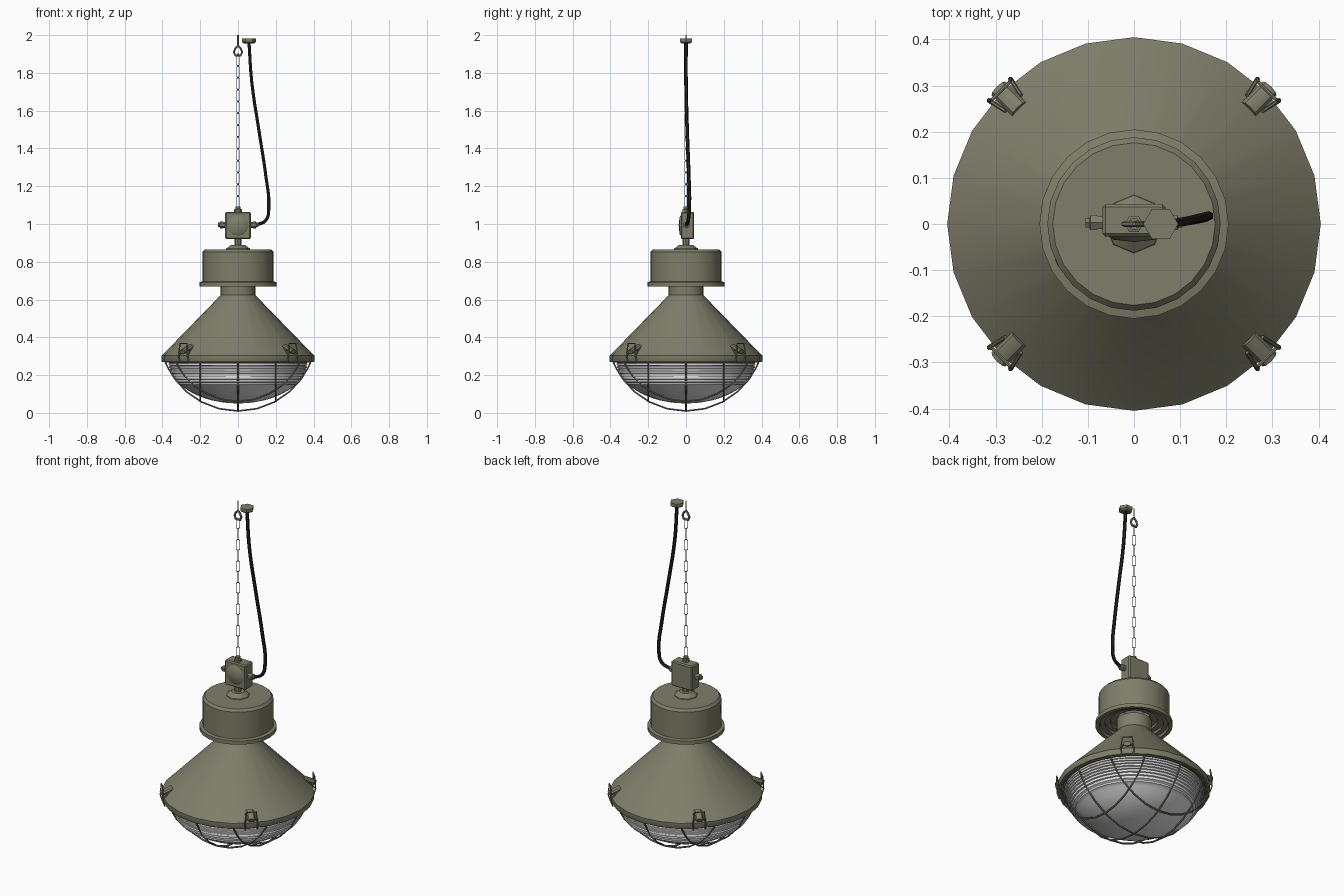
import bpy, bmesh, math
from mathutils import Matrix, Vector

cube = bpy.data.objects.get("Cube")
if cube:
    bpy.data.objects.remove(cube, do_unlink=True)


def material(name, rgb):
    m = bpy.data.materials.new(name)
    m.use_nodes = True
    m.diffuse_color = (*rgb, 1)
    m.node_tree.nodes["Principled BSDF"].inputs["Base Color"].default_value = (*rgb, 1)
    return m


OLIVE = material("olive paint", (0.215, 0.21, 0.145))
GLASS = material("pale glass", (0.8, 0.8, 0.8))
BLACK = material("black rubber", (0.016, 0.016, 0.014))


def add(name, mesh, mat, matrix=None, smooth=True):
    mesh.materials.clear()
    mesh.materials.append(mat)
    obj = bpy.data.objects.new(name, mesh)
    bpy.context.collection.objects.link(obj)
    if matrix:
        mesh.transform(matrix)
    if smooth:
        bpy.ops.object.select_all(action='DESELECT')
        obj.select_set(True)
        bpy.context.view_layer.objects.active = obj
        bpy.ops.object.shade_smooth_by_angle(angle=math.radians(32))
    return obj


def lathe(name, profile, mat, sides=24, matrix=None):
    """Spin (radius, height) points around z; zero radius closes an end."""
    bm = bmesh.new()
    rings = []
    for r, z in profile:
        if r == 0:
            rings.append([bm.verts.new((0, 0, z))] * sides)
        else:
            rings.append([bm.verts.new(Matrix.Rotation(math.tau * i / sides, 3, 'Z')
                                       @ Vector((r, 0, z))) for i in range(sides)])
    for a, b in zip(rings, rings[1:]):
        for i in range(sides):
            j = (i + 1) % sides
            corners = list(dict.fromkeys((a[i], a[j], b[j], b[i])))
            if len(corners) > 2:
                bm.faces.new(corners)
    bmesh.ops.recalc_face_normals(bm, faces=bm.faces)
    mesh = bpy.data.meshes.new(name)
    bm.to_mesh(mesh)
    bm.free()
    return add(name, mesh, mat, matrix)


def box(name, size, mat, matrix, bevel):
    bm = bmesh.new()
    bmesh.ops.create_cube(bm, size=1, matrix=Matrix.Diagonal((*size, 1)))
    bmesh.ops.bevel(bm, geom=bm.edges[:], offset=bevel, segments=1, affect='EDGES')
    mesh = bpy.data.meshes.new(name)
    bm.to_mesh(mesh)
    bm.free()
    return add(name, mesh, mat, matrix, False)


def tube(name, points, radius, mat, cyclic=False, matrix=None, curved=False):
    curve = bpy.data.curves.new(name, 'CURVE')
    curve.dimensions = '3D'
    curve.bevel_depth = radius
    curve.bevel_resolution = 1
    curve.use_fill_caps = True
    curve.resolution_u = 4
    s = curve.splines.new('BEZIER' if curved else 'POLY')
    pts = s.bezier_points if curved else s.points
    pts.add(len(points) - 1)
    for p, co in zip(pts, points):
        if curved:
            p.co = co
            p.handle_left_type = p.handle_right_type = 'AUTO'
        else:
            p.co = (*co, 1)
    s.use_cyclic_u = cyclic
    temp = bpy.data.objects.new(name + " path", curve)
    bpy.context.collection.objects.link(temp)
    dg = bpy.context.evaluated_depsgraph_get()
    mesh = bpy.data.meshes.new_from_object(temp.evaluated_get(dg))
    bpy.data.objects.remove(temp, do_unlink=True)
    return add(name, mesh, mat, matrix)


def at(x, y, z):
    return Matrix.Translation((x, y, z))


# Reflector shade with rim and neck
lathe("shade", [(0.36, 0.275), (0.402, 0.27), (0.405, 0.275), (0.405, 0.303), (0.395, 0.312),
                (0.1, 0.615), (0.092, 0.625), (0.092, 0.7)], OLIVE)

# Ballast drum, stepped underneath
lathe("drum", [(0.085, 0.715), (0.125, 0.715), (0.125, 0.7), (0.155, 0.7), (0.155, 0.685),
               (0.18, 0.685), (0.185, 0.67), (0.205, 0.67), (0.205, 0.692), (0.188, 0.696),
               (0.188, 0.852), (0.176, 0.866), (0, 0.866)], OLIVE)
box("drum_latch", (0.006, 0.02, 0.045), OLIVE,
    Matrix.Rotation(math.radians(207), 4, 'Z') @ at(0.185, 0, 0.8), 0.001)

# Ribbed glass bowl: stepped upper wall, smooth bottom
bowl = []
for i in range(9):
    z = 0.275 - i * 0.0145
    r = 0.368 * math.sqrt(1 - ((0.275 - z) / 0.225) ** 2)
    bowl += [(r, z), (r - 0.001, z - 0.009), (r - 0.009, z - 0.011)]
for i in range(8):
    a = math.radians(37 + i * 53 / 7)
    bowl.append((0.368 * math.cos(a) if i < 7 else 0, 0.275 - 0.225 * math.sin(a)))
lathe("glass_bowl", bowl, GLASS, 32)

# Wire guard: three arcs in each direction on a spherical bowl
BALL = 0.415
for turn in (0, 90):
    for off in (-0.2, 0, 0.2):
        half = math.sqrt(0.385 ** 2 - off ** 2)
        arc = []
        for i in range(-6, 7):
            x = half * math.sin(math.pi * i / 12)
            arc.append((x, off, 0.01 + BALL - math.sqrt(BALL ** 2 - x * x - off * off)))
        tube("guard_wire", arc, 0.005, OLIVE, matrix=Matrix.Rotation(math.radians(turn), 4, 'Z'))
tube("guard_ring", [(0.385 * math.cos(math.tau * i / 24), 0.385 * math.sin(math.tau * i / 24), 0.273)
                    for i in range(24)], 0.006, OLIVE, cyclic=True)

# Four open rim clips: sloped barrel, wire bail and side arms
for k in range(4):
    spin = Matrix.Rotation(math.radians(45 + 90 * k), 4, 'Z')
    lathe("clip_barrel", [(0, -0.035), (0.021, -0.035), (0.021, 0.035), (0, 0.035)], OLIVE, 8,
          spin @ at(0.384, 0, 0.338) @ Matrix.Rotation(math.radians(115), 4, 'Y')
          @ Matrix.Diagonal((0.6, 1, 1, 1)))
    tube("clip_bail", [(0.4, -0.032, 0.262), (0.412, -0.034, 0.3), (0.408, -0.026, 0.368),
                       (0.408, 0.026, 0.368), (0.412, 0.034, 0.3), (0.4, 0.032, 0.262)],
         0.004, OLIVE, matrix=spin)
    for side in (-1, 1):
        tube("clip_arm", [(0.37, side * 0.024, 0.345), (0.414, side * 0.033, 0.3)],
             0.004, OLIVE, matrix=spin)

# Mount on the drum and stem up to the box
lathe("mount_cone", [(0.065, 0.86), (0.062, 0.87), (0.036, 0.89), (0, 0.89)], OLIVE, 8)
lathe("stem", [(0.018, 0.88), (0.018, 0.93), (0, 0.93)], OLIVE, 8)

# Junction box with shallow domed lid
box("junction_box", (0.136, 0.07, 0.144), OLIVE, at(0, 0.008, 0.992), 0.006)
front = Matrix.Rotation(math.radians(90), 4, 'X')
lathe("box_lid", [(0.055, 0), (0.045, 0.007), (0, 0.012)], OLIVE, 12, at(0, -0.027, 0.992) @ front)
lathe("top_gland", [(0.02, 1.06), (0.02, 1.078), (0.014, 1.08), (0.014, 1.092), (0, 1.092)], OLIVE, 6)

# Side glands
for side, name in ((-1, "right_gland"), (1, "left_gland")):
    lathe(name, [(0.016, 0.06), (0.016, 0.08), (0.019, 0.08), (0.019, 0.094), (0.012, 0.097),
                 (0.012, 0.105), (0, 0.105)], OLIVE, 6,
          at(0, 0.003, 0.995) @ Matrix.Rotation(side * math.radians(90), 4, 'Y'))

# Power cable and ceiling cap
tube("power_cable", [(0.058, 0, 1.965), (0.073, 0, 1.75), (0.11, 0.006, 1.5), (0.148, 0.015, 1.25),
                     (0.163, 0.018, 1.1), (0.148, 0.012, 1.02), (0.098, 0.003, 0.995)],
     0.0095, BLACK, curved=True)
lathe("ceiling_cap", [(0, 1.956), (0.027, 1.956), (0.038, 1.964), (0.038, 1.982), (0, 1.982)],
      OLIVE, 6, at(0.058, 0, 0))

# Ceiling hook: straight shank ending in an eye
tube("hook_shank", [(0, 0, 2.0), (0, 0, 1.935)], 0.004, OLIVE)
tube("hook_eye", [(0, 0, 1.945), (0.014, 0, 1.93), (0.022, 0, 1.91), (0.014, 0, 1.892),
                  (-0.014, 0, 1.892), (-0.022, 0, 1.91), (-0.014, 0, 1.93)], 0.006, OLIVE, cyclic=True)

# Thin hanging chain of alternating links
LINKS = 13
pitch = (1.9 - 1.085) / LINKS
for i in range(LINKS):
    h, w = pitch * 0.55, 0.009
    link = [(w, 0, h * 0.75), (0, 0, h), (-w, 0, h * 0.75),
            (-w, 0, -h * 0.75), (0, 0, -h), (w, 0, -h * 0.75)]
    tube("chain_link", link, 0.002, OLIVE, cyclic=True,
         matrix=at(0, 0, 1.085 + pitch * (i + 0.5))
         @ Matrix.Rotation(math.radians(45 + 90 * (i % 2)), 4, 'Z'))
